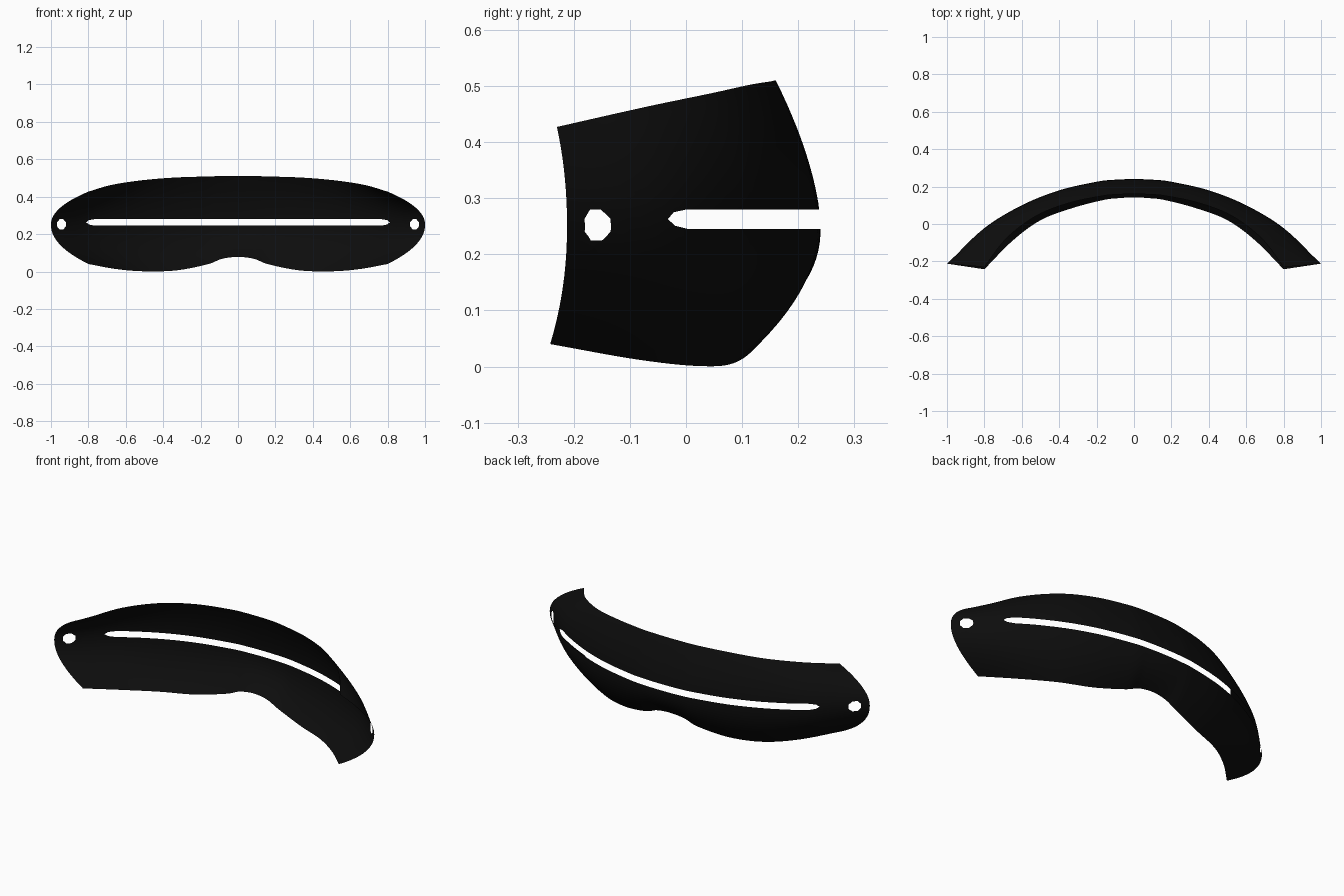
import bpy, bmesh, math
from mathutils import Vector

if "Cube" in bpy.data.objects:
    bpy.data.objects.remove(bpy.data.objects["Cube"])

# Guide curves of the right half, centre to side: crest, top edge, bottom edge
CREST = [(0, .24, .25), (.1, .237, .25), (.2, .226, .25), (.4, .18, .25),
         (.6, .10, .25), (.8, -.022, .25), (1, -.212, .25)]
TOP = [(0, .16, .51), (.085, .158, .51), (.17, .15, .508), (.345, .113, .502),
       (.52, .045, .487), (.68, -.075, .462), (.8, -.23, .427)]
BOTTOM = [(0, .142, .078), (.085, .138, .068), (.165, .128, .038), (.33, .085, .006),
          (.5, .02, .001), (.65, -.09, .013), (.8, -.242, .04)]


def smooth_point(pts, t):
    """Catmull-Rom point, mirrored past the centre line."""
    p = [Vector(q) for q in pts]
    p = [Vector((-p[1].x, p[1].y, p[1].z))] + p + [2 * p[-1] - p[-2]]
    i = min(int(t), len(pts) - 2)
    f = t - i
    a, b, c, d = p[i:i + 4]
    return .5 * (2 * b + (c - a) * f + (2 * a - 5 * b + 4 * c - d) * f * f
                 + (3 * b - a - 3 * c + d) * f ** 3)


def cut_opening(bm, outline):
    """Cut a convex opening, given as (x, z) points, through the sheet along y."""
    lo, hi = min(p[0] for p in outline) - .08, max(p[0] for p in outline) + .08
    sides = []
    for (x1, z1), (x2, z2) in zip(outline, outline[1:] + outline[:1]):
        sides.append((Vector((x1, 0, z1)), Vector((z2 - z1, 0, x1 - x2))))
    for co, no in sides:
        faces = [f for f in bm.faces if lo < f.calc_center_median().x < hi
                 and .19 < f.calc_center_median().z < .33]
        geom = set(faces)
        for f in faces:
            geom.update(f.edges)
            geom.update(f.verts)
        bmesh.ops.bisect_plane(bm, geom=list(geom), dist=1e-6, plane_co=co, plane_no=no)
    inside = [f for f in bm.faces
              if all((f.calc_center_median() - co).dot(no) < 0 for co, no in sides)]
    bmesh.ops.delete(bm, geom=inside, context='FACES')


# Curved sheet: each slice runs from the top edge over the crest to the bottom edge
bm = bmesh.new()
COLS, ROWS = 48, 12
grid = []
for i in range(COLS + 1):
    t = 6 * i / COLS
    crest, top, bottom = (smooth_point(c, t) for c in (CREST, TOP, BOTTOM))
    col = []
    for j in range(-ROWS, ROWS + 1):
        v = abs(j) / ROWS
        edge = top if j > 0 else bottom
        power = 1.6 + .5 * t / 6 if j > 0 else 2.3 - .2 * t / 6
        p = crest.lerp(edge, v ** power)
        p.z = crest.z + (edge.z - crest.z) * v
        if i == 0:
            p.x = 0
        col.append(bm.verts.new(p))
    grid.append(col)
for a, b in zip(grid, grid[1:]):
    for k in range(2 * ROWS):
        bm.faces.new((a[k], a[k + 1], b[k + 1], b[k]))

# Long viewing slit and the strap hole
cut_opening(bm, [(-.1, .245), (.765, .245), (.797, .251), (.812, .263),
                 (.797, .275), (.765, .28), (-.1, .28)])
cut_opening(bm, [(.944 + .025 * math.cos(a), .252 + .03 * math.sin(a))
                 for a in [math.pi / 8 + k * math.pi / 4 for k in range(8)]])

mesh = bpy.data.meshes.new("visor_shield")
bm.to_mesh(mesh)
bm.free()
visor = bpy.data.objects.new("visor_shield", mesh)
bpy.context.collection.objects.link(visor)

# Other half
mirror = visor.modifiers.new("mirror", 'MIRROR')
mirror.use_clip = True

black = bpy.data.materials.new("black")
black.diffuse_color = (.004, .004, .004, 1)
black.use_nodes = True
black.node_tree.nodes["Principled BSDF"].inputs["Base Color"].default_value = black.diffuse_color
mesh.materials.append(black)
bpy.context.view_layer.objects.active = visor
visor.select_set(True)
bpy.ops.object.shade_smooth_by_angle(angle=math.radians(40))
